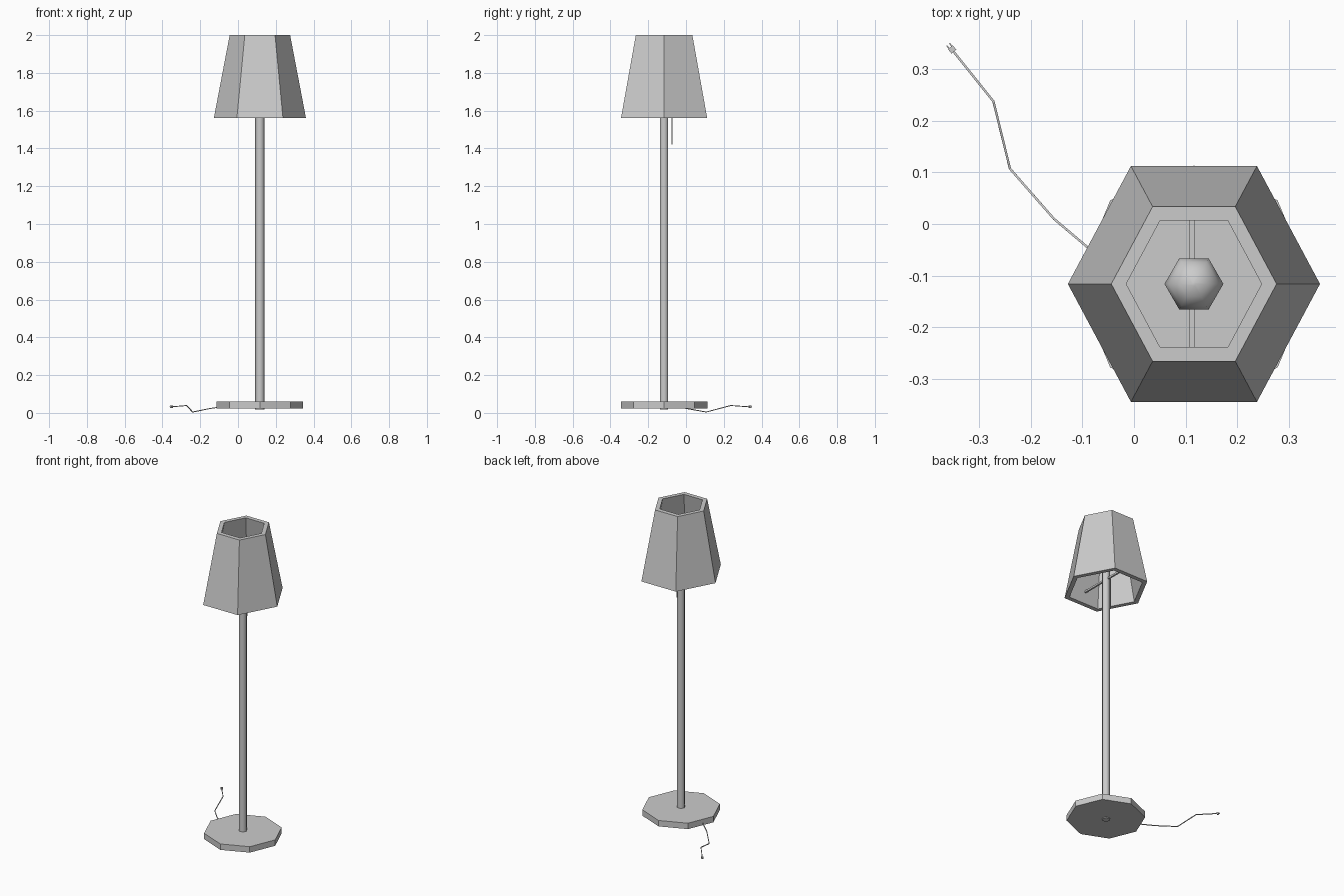
import bpy, bmesh, math
from mathutils import Vector

if "Cube" in bpy.data.objects:
    bpy.data.objects.remove(bpy.data.objects["Cube"])

CX, CY = 0.116, -0.116   # lamp axis


def finish(name, bm, smooth=False):
    bmesh.ops.recalc_face_normals(bm, faces=bm.faces)
    me = bpy.data.meshes.new(name)
    bm.to_mesh(me)
    bm.free()
    ob = bpy.data.objects.new(name, me)
    bpy.context.collection.objects.link(ob)
    if smooth:
        bpy.context.view_layer.objects.active = ob
        ob.select_set(True)
        bpy.ops.object.shade_smooth_by_angle(angle=math.radians(62))
        ob.select_set(False)
    return ob


def lathe(name, profile, sides, ys=1.0, closed=False, smooth=False):
    """Stack of polygon rings (radius, z) around the lamp axis."""
    bm = bmesh.new()
    rings = []
    for r, z in profile:
        rings.append([bm.verts.new((CX + r * math.cos(2 * math.pi * i / sides),
                                    CY + ys * r * math.sin(2 * math.pi * i / sides), z))
                      for i in range(sides)])
    pairs = list(zip(rings, rings[1:]))
    if closed:
        pairs.append((rings[-1], rings[0]))
    else:
        bm.faces.new(rings[0])
        bm.faces.new(rings[-1])
    for a, b in pairs:
        for i in range(sides):
            j = (i + 1) % sides
            bm.faces.new((a[i], a[j], b[j], b[i]))
    return finish(name, bm, smooth)


def tube(name, points, radius):
    """Square-section tube along a path."""
    bm = bmesh.new()
    pts = [Vector(p) for p in points]
    rings = []
    for k, p in enumerate(pts):
        d = (pts[min(k + 1, len(pts) - 1)] - pts[max(k - 1, 0)]).normalized()
        ref = Vector((1, 0, 0)) if abs(d.z) > 0.9 else Vector((0, 0, 1))
        u = d.cross(ref).normalized()
        v = d.cross(u)
        rings.append([bm.verts.new(p + radius * (a * u + b * v))
                      for a, b in ((1, 1), (-1, 1), (-1, -1), (1, -1))])
    for a, b in zip(rings, rings[1:]):
        for i in range(4):
            j = (i + 1) % 4
            bm.faces.new((a[i], a[j], b[j], b[i]))
    bm.faces.new(rings[0])
    bm.faces.new(rings[-1])
    return finish(name, bm)


# Octagonal foot and hexagonal pole
lathe("base", [(0.229, 0.022), (0.229, 0.06)], 8)
lathe("pole", [(0.025, 0.017), (0.025, 1.74)], 6, smooth=True)

# Hollow hexagonal shade, slightly stretched in depth
lathe("shade", [(0.244, 1.56), (0.16, 2.0), (0.131, 2.0), (0.215, 1.56)], 6,
      ys=1.08, closed=True)

# Socket and bulb
lathe("socket", [(0.032, 1.72), (0.032, 1.79)], 6, smooth=True)
lathe("bulb", [(0.025, 1.78), (0.035, 1.81), (0.054, 1.85), (0.057, 1.875),
               (0.049, 1.905), (0.028, 1.925), (0.004, 1.932)], 6, smooth=True)

# Cross bar holding the shade, and the pull chain hanging from it
tube("shade_bar", [(CX - 0.003, CY - 0.205, 1.63), (CX - 0.003, CY + 0.205, 1.63)], 0.0055)
tube("pull_chain", [(CX, CY + 0.042, 1.63), (CX, CY + 0.042, 1.42)], 0.002)

# Power cord lying on the floor
tube("power_cord", [(-0.06, -0.07, 0.036), (-0.09, -0.045, 0.032), (-0.155, 0.01, 0.022),
                    (-0.24, 0.107, 0.0045), (-0.272, 0.237, 0.039),
                    (-0.352, 0.337, 0.032)], 0.0022)

# Plug with two prongs
end = Vector((-0.353, 0.339, 0.032))
d = Vector((-0.62, 0.78, 0))
side = Vector((0.78, 0.62, 0))
tube("plug", [end - d * 0.007, end + d * 0.004], 0.006)
for s, n in ((-1, "left"), (1, "right")):
    p = end + side * 0.0035 * s
    tube("plug_prong_" + n, [p, p + d * 0.011], 0.0012)
